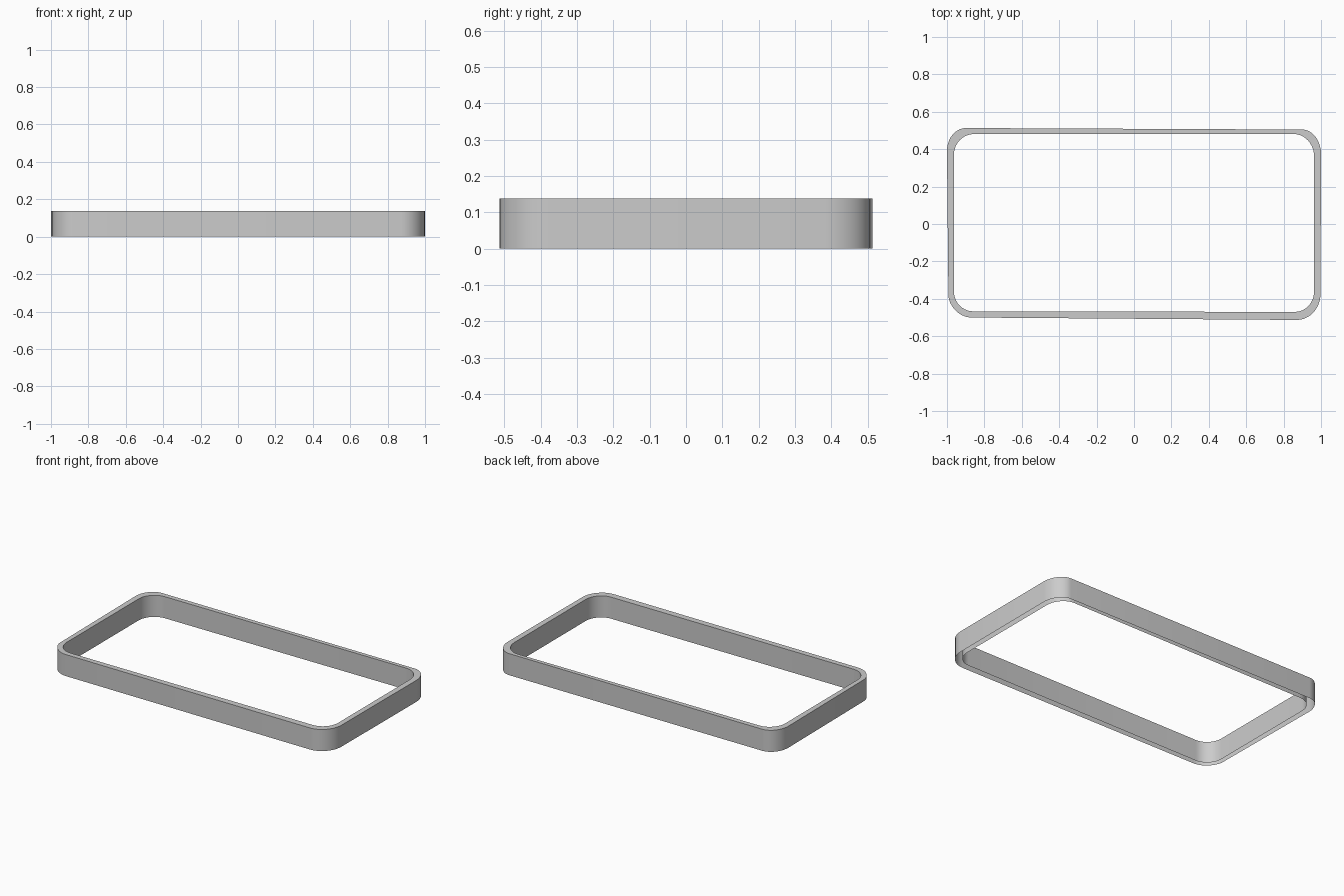
import bpy, bmesh, math

if "Cube" in bpy.data.objects:
    bpy.data.objects.remove(bpy.data.objects["Cube"])

HEIGHT = 0.138
STEPS = 10


def rounded_loop(corners):
    """Outline from (start, tip, end) corners, each rounded by an elliptic arc."""
    pts = []
    for (sx, sy), (tx, ty), (ex, ey) in corners:
        cx, cy = sx + ex - tx, sy + ey - ty
        for i in range(STEPS + 1):
            a = math.pi / 2 * i / STEPS
            c, s = math.cos(a), math.sin(a)
            pts.append((cx + (sx - cx) * c + (ex - cx) * s,
                        cy + (sy - cy) * c + (ey - cy) * s))
    return pts


# Outer outline, clockwise from back left; its corners differ slightly
outer = rounded_loop([
    ((-1.0, 0.39), (-1.0, 0.513), (-0.90, 0.513)),
    ((0.90, 0.505), (0.995, 0.505), (1.0, 0.38)),
    ((0.997, -0.38), (0.993, -0.513), (0.87, -0.513)),
    ((-0.875, -0.50), (-0.975, -0.495), (-0.992, -0.39)),
])

# Inner opening
inner = rounded_loop([
    ((-0.963, 0.37), (-0.963, 0.481), (-0.855, 0.481)),
    ((0.855, 0.481), (0.963, 0.481), (0.963, 0.36)),
    ((0.963, -0.36), (0.963, -0.47), (0.86, -0.47)),
    ((-0.86, -0.467), (-0.963, -0.467), (-0.963, -0.36)),
])

# Frame band: outer wall, top rim and inner wall, open underneath
bm = bmesh.new()
rings = [[bm.verts.new((x, y, z)) for x, y in loop]
         for loop, z in ((outer, 0), (outer, HEIGHT), (inner, HEIGHT), (inner, 0))]
n = len(outer)
for low, high in zip(rings, rings[1:]):
    for i in range(n):
        j = (i + 1) % n
        bm.faces.new((low[i], high[i], high[j], low[j]))
bm.normal_update()
if bm.faces[:][n].normal.z < 0:
    bmesh.ops.reverse_faces(bm, faces=bm.faces[:])

mesh = bpy.data.meshes.new("frame_band")
bm.to_mesh(mesh)
bm.free()
frame = bpy.data.objects.new("frame_band", mesh)
bpy.context.collection.objects.link(frame)
bpy.context.view_layer.objects.active = frame
frame.select_set(True)
bpy.ops.object.shade_smooth_by_angle(angle=math.radians(30))
